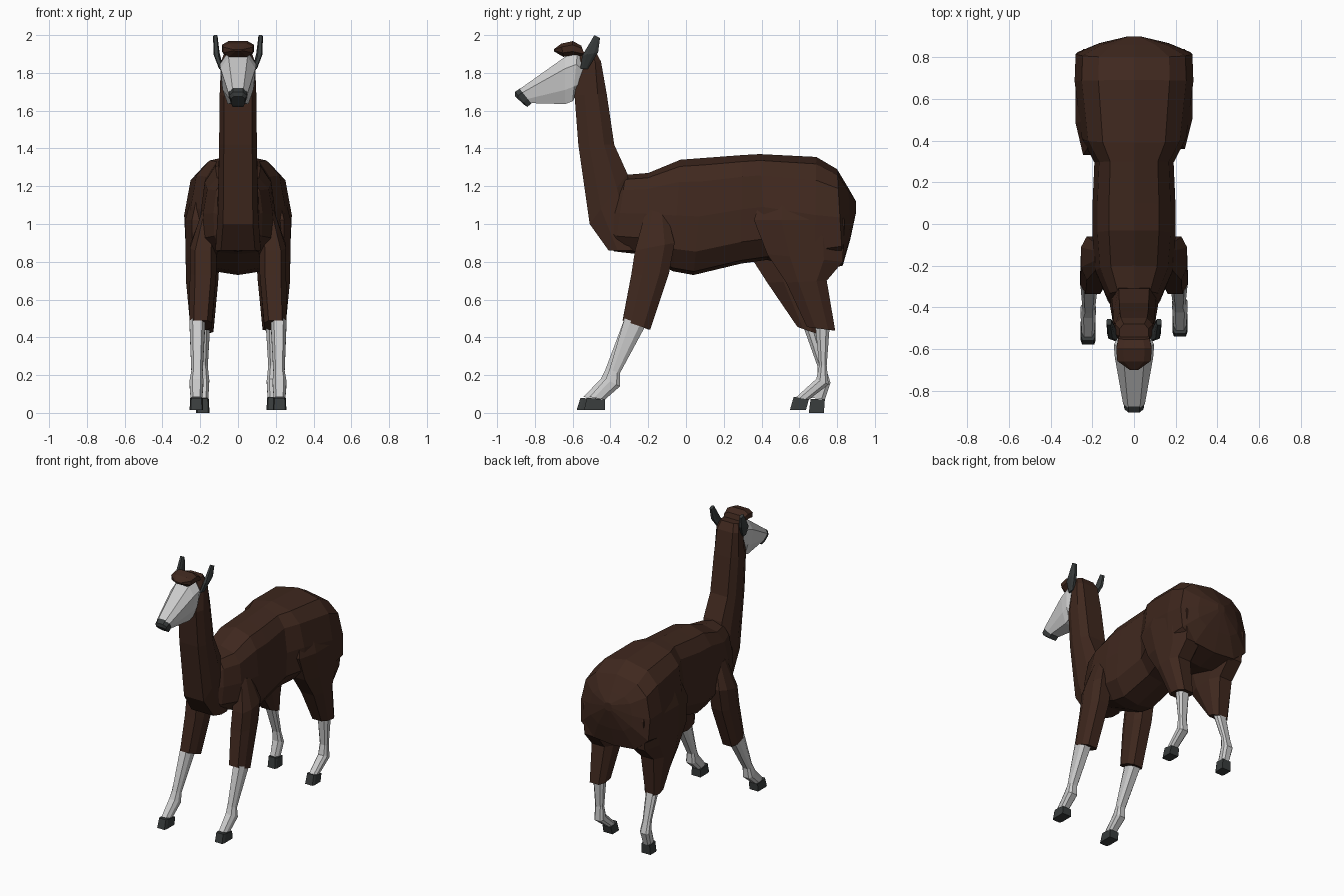
import bpy, bmesh


def material(name, rgb):
    m = bpy.data.materials.new(name)
    m.diffuse_color = (*rgb, 1)
    return m


WOOL = material("brown_wool", (0.05, 0.021, 0.013))
PALE = material("pale_fur", (0.6, 0.6, 0.6))
DARK = material("dark_horn", (0.04, 0.045, 0.045))

# Half cross-sections: (position from first to second rim point, width fraction)
TRUNK = [(0, 0), (.03, .6), (.2, .97), (.5, 1), (.8, .88), (.94, .6), (1, 0)]
LIMB = [(0, .6), (.3, 1), (.75, 1), (1, .6)]
NECK = [(0, .75), (.3, 1), (.72, 1), (1, .7)]
HEAD = [(0, .6), (.3, .88), (.75, 1), (1, .55)]
HOOF = [(0, .8), (.2, 1), (1, 1)]


def loft(name, rings, mat, profile=LIMB, side=1, lean=0):
    """Skin rings (ya, za, yb, zb, half width, centre x) into a closed mesh."""
    bm = bmesh.new()
    loops = []
    for r in rings:
        ya, za, yb, zb, w = r[:5]
        cx = side * (r[5] if len(r) > 5 else 0)
        half = [(s * w, t) for t, s in profile]
        full = half + [(-x, t) for x, t in reversed(half) if x > 0]
        loop = []
        for x, t in full:
            y, z = ya + (yb - ya) * t, za + (zb - za) * t
            loop.append(bm.verts.new((cx + x, y + lean * max(0, .5 - z), z)))
        loops.append(loop)
    n = len(loops[0])
    for a, b in zip(loops, loops[1:]):
        for i in range(n):
            j = (i + 1) % n
            bm.faces.new((a[i], a[j], b[j], b[i]))
    bm.faces.new(loops[0])
    bm.faces.new(loops[-1])
    bmesh.ops.recalc_face_normals(bm, faces=bm.faces)
    me = bpy.data.meshes.new(name)
    bm.to_mesh(me)
    bm.free()
    me.materials.append(mat)
    ob = bpy.data.objects.new(name, me)
    bpy.context.collection.objects.link(ob)
    return ob


# Trunk from chest to rump
loft("body", [
    (-.44, .93, -.37, 1.18, .09),
    (-.38, .855, -.32, 1.26, .13),
    (-.25, .84, -.20, 1.27, .185),
    (-.07, .75, -.03, 1.34, .20),
    (.04, .73, .10, 1.35, .20),
    (.29, .79, .30, 1.365, .19),
    (.43, .81, .39, 1.37, .25),
    (.68, .74, .69, 1.355, .285),
    (.83, .78, .80, 1.29, .28),
    (.87, .92, .86, 1.19, .17),
    (.90, 1.06, .90, 1.12, .03)], WOOL, TRUNK)

# Neck rising out of the chest
loft("neck", [
    (-.41, .86, -.25, .86, .12),
    (-.51, 1.0, -.31, 1.265, .105),
    (-.57, 1.42, -.38, 1.42, .10),
    (-.59, 1.68, -.42, 1.69, .097),
    (-.56, 1.85, -.45, 1.86, .09),
    (-.56, 1.91, -.48, 1.915, .07)], WOOL, NECK)

# Head, nose and forelock
loft("head", [
    (-.57, 1.70, -.53, 1.85, .08),
    (-.60, 1.65, -.575, 1.91, .097),
    (-.64, 1.635, -.64, 1.885, .092),
    (-.82, 1.64, -.88, 1.715, .052)], PALE, HEAD)
loft("nose", [
    (-.81, 1.645, -.875, 1.72, .05),
    (-.84, 1.62, -.905, 1.70, .046),
    (-.855, 1.63, -.905, 1.675, .038)], DARK, HEAD)
loft("forelock", [
    (-.70, 1.915, -.70, 1.925, .02),
    (-.65, 1.885, -.66, 1.955, .08),
    (-.60, 1.89, -.60, 1.968, .085),
    (-.53, 1.88, -.555, 1.945, .075)], WOOL)

# Hind legs differ in stride: (wool, shin, hoof) for each side
HIND = {
    1: ([(.42, 1.22, .74, 1.22, .06, .165), (.36, 1.02, .84, 1.02, .09, .19),
         (.43, .84, .83, .80, .09, .187), (.53, .69, .745, .70, .085, .19),
         (.64, .455, .79, .435, .06, .19)],
        [(.685, .46, .76, .45, .042, .19), (.705, .25, .745, .25, .03, .19),
         (.69, .18, .755, .15, .036, .188), (.58, .08, .65, .07, .03, .187)],
        [(.57, .085, .65, .07, .033, .187), (.55, .015, .635, .015, .036, .187)]),
    -1: ([(.40, 1.22, .74, 1.22, .06, .165), (.33, 1.02, .84, 1.02, .09, .19),
          (.34, .83, .82, .80, .09, .187), (.43, .69, .72, .70, .085, .19),
          (.59, .455, .69, .42, .06, .19)],
         [(.62, .46, .685, .45, .042, .19), (.695, .25, .74, .24, .03, .19),
          (.70, .18, .765, .16, .036, .188), (.665, .08, .735, .07, .03, .187)],
         [(.66, .075, .735, .07, .033, .187), (.65, 0, .73, 0, .036, .187)]),
}

for side, label in ((1, "right"), (-1, "left")):
    # Ear
    loft(f"{label}_ear", [
        (-.56, 1.82, -.52, 1.82, .012, .088),
        (-.55, 1.89, -.465, 1.91, .016, .113),
        (-.485, 2.0, -.455, 1.985, .012, .12)], DARK, LIMB, side)

    # Front leg, the left foot reaching further forward
    lean = 0 if side > 0 else -.08
    loft(f"{label}_front_leg_wool", [
        (-.21, 1.08, -.10, 1.05, .04, .15),
        (-.27, .86, -.06, .90, .07, .185),
        (-.29, .73, -.09, .74, .07, .185),
        (-.335, .49, -.19, .44, .06, .198)], WOOL, LIMB, side, lean)
    loft(f"{label}_front_shin", [
        (-.325, .50, -.215, .46, .042, .215),
        (-.405, .23, -.35, .21, .03, .217),
        (-.425, .18, -.35, .14, .037, .22),
        (-.51, .085, -.43, .07, .031, .22)], PALE, LIMB, side, lean)
    loft(f"{label}_front_hoof", [
        (-.525, .08, -.43, .07, .034, .22),
        (-.54, .015, -.43, .015, .036, .22)], DARK, HOOF, side, lean)

    # Hind leg
    wool, shin, hoof = HIND[side]
    loft(f"{label}_hind_leg_wool", wool, WOOL, LIMB, side)
    loft(f"{label}_hind_shin", shin, PALE, LIMB, side)
    loft(f"{label}_hind_hoof", hoof, DARK, HOOF, side)
